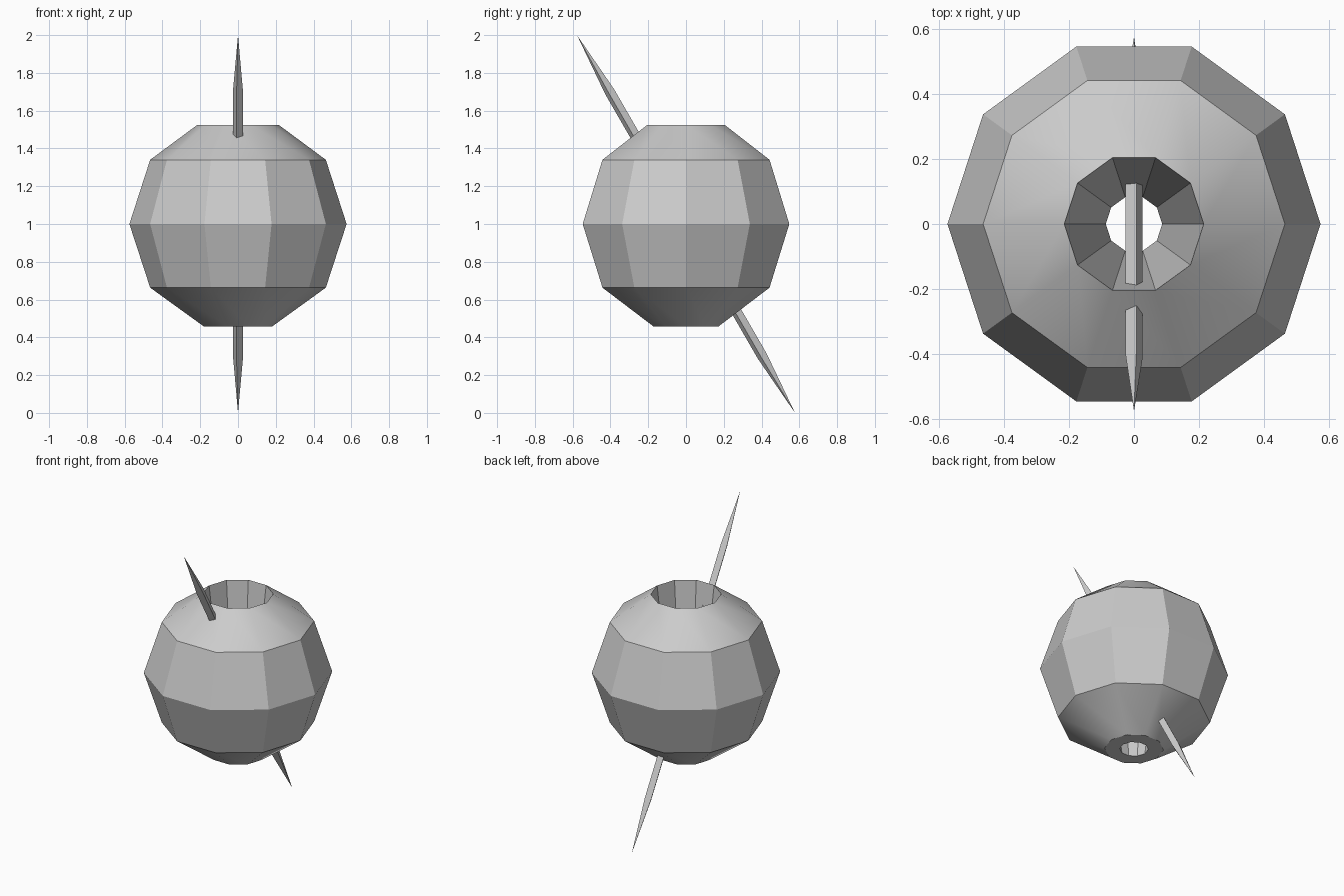
import bpy, bmesh
from math import radians, cos, sin, pi
from mathutils import Vector

cube = bpy.data.objects.get("Cube")
if cube:
    bpy.data.objects.remove(cube, do_unlink=True)

grey = bpy.data.materials.new("light grey")
grey.use_nodes = True
colour = (0.6, 0.6, 0.6, 1)
grey.diffuse_color = colour
grey.node_tree.nodes["Principled BSDF"].inputs["Base Color"].default_value = colour


def ring(bm, centre, u, v, radius, sides, turn=0):
    """Add a regular ring of vertices in the plane of u and v."""
    angles = [turn + 2 * pi * i / sides for i in range(sides)]
    return [bm.verts.new(centre + radius * (cos(a) * u + sin(a) * v)) for a in angles]


def bridge(bm, a, b):
    n = len(a)
    for i in range(n):
        bm.faces.new((a[i], a[(i + 1) % n], b[(i + 1) % n], b[i]))


def finish(bm, name):
    bmesh.ops.recalc_face_normals(bm, faces=bm.faces)
    mesh = bpy.data.meshes.new(name)
    bm.to_mesh(mesh)
    bm.free()
    mesh.materials.append(grey)
    obj = bpy.data.objects.new(name, mesh)
    bpy.context.collection.objects.link(obj)
    bpy.ops.object.select_all(action="DESELECT")
    obj.select_set(True)
    bpy.context.view_layer.objects.active = obj
    bpy.ops.object.shade_smooth_by_angle(angle=radians(30))


X, Y, Z = Vector((1, 0, 0)), Vector((0, 1, 0)), Vector((0, 0, 1))

# Faceted bead, with a tapering hole from the top rim to the bottom
profile = [(0.215, 1.525), (0.465, 1.34), (0.575, 1.0),
           (0.465, 0.663), (0.18, 0.457), (0.087, 0.457)]
bm = bmesh.new()
rings = [ring(bm, z * Z, X, Y, r, 10) for r, z in profile]
for a, b in zip(rings, rings[1:] + rings[:1]):
    bridge(bm, a, b)
finish(bm, "bead")

# Square needle through the bead, pointed at both ends
top, bottom = Vector((0, -0.577, 2)), Vector((0, 0.577, 0))
axis = (bottom - top).normalized()
side = X.cross(axis).normalized()
bm = bmesh.new()
ends = [ring(bm, top.lerp(bottom, t), X, side, 0.028, 4, radians(-16)) for t in (0.15, 0.85)]
bridge(bm, *ends)
for tip, end in zip((top, bottom), ends):
    point = bm.verts.new(tip)
    for i in range(4):
        bm.faces.new((end[i], end[(i + 1) % 4], point))
finish(bm, "needle")
